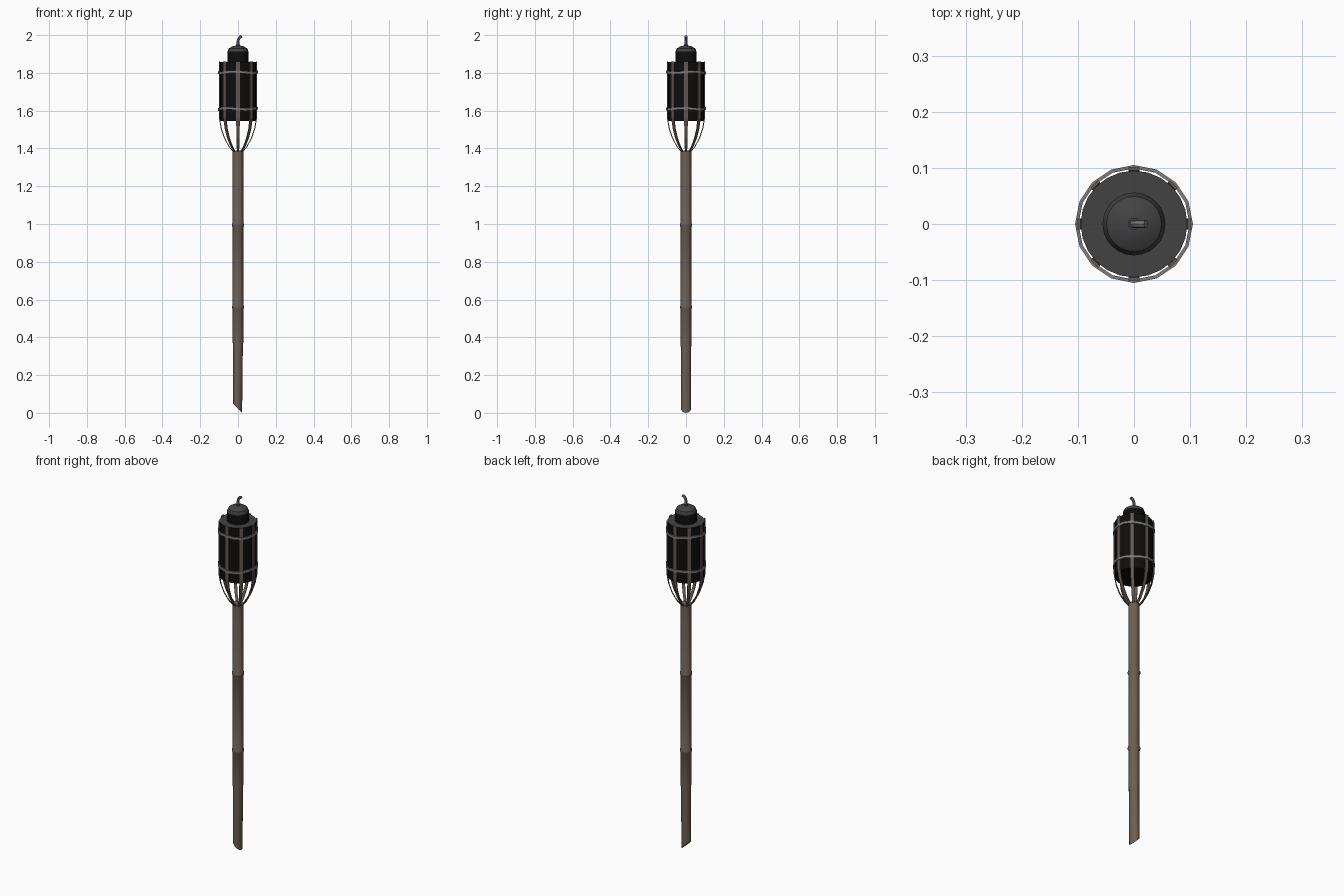
import bpy, bmesh, math
from mathutils import Vector

if "Cube" in bpy.data.objects:
    bpy.data.objects.remove(bpy.data.objects["Cube"])


def material(name, rgb):
    m = bpy.data.materials.new(name)
    m.diffuse_color = (*rgb, 1)
    m.use_nodes = True
    m.node_tree.nodes["Principled BSDF"].inputs["Base Color"].default_value = m.diffuse_color
    return m


BAMBOO = material("bamboo brown", (0.15, 0.115, 0.09))
CUT = material("dark cut end", (0.035, 0.03, 0.028))
SLAT = material("slat brown", (0.125, 0.1, 0.08))
BLACK = material("black can", (0.004, 0.004, 0.004))
GREY = material("dark lid grey", (0.055, 0.055, 0.055))
BAND = material("band grey", (0.2, 0.195, 0.19))
WICK = material("wick grey", (0.2, 0.2, 0.2))


def finish(bm, name, mats, smooth=True):
    bmesh.ops.recalc_face_normals(bm, faces=bm.faces[:])
    me = bpy.data.meshes.new(name)
    bm.to_mesh(me)
    bm.free()
    for m in mats:
        me.materials.append(m)
    ob = bpy.data.objects.new(name, me)
    bpy.context.collection.objects.link(ob)
    if smooth:
        bpy.ops.object.select_all(action='DESELECT')
        ob.select_set(True)
        bpy.context.view_layer.objects.active = ob
        bpy.ops.object.shade_smooth_by_angle(angle=math.radians(35))
    return ob


def loft(bm, rings, closed=False, caps=True):
    """Skin a list of equally long point rings."""
    vs = [[bm.verts.new(p) for p in r] for r in rings]
    pairs = list(zip(vs, vs[1:])) + ([(vs[-1], vs[0])] if closed else [])
    for a, b in pairs:
        for i in range(len(a)):
            j = (i + 1) % len(a)
            bm.faces.new((a[i], a[j], b[j], b[i]))
    if caps and not closed:
        bm.faces.new(vs[0])
        bm.faces.new(vs[-1])


def circle(r, z, n, x=0.0):
    return [Vector((x + r * math.cos(2 * math.pi * i / n), r * math.sin(2 * math.pi * i / n), z))
            for i in range(n)]


# Bamboo pole with two nodes and a slanted, slightly shaved foot
rings = []
foot = circle(0.027, 0, 16)
for p in foot:
    p.z = 0.024 - 0.88 * p.x
    p.x = p.x * 0.88 - 0.002
rings.append(foot)
shaved = circle(0.0275, 0.34, 16)
for p in shaved:
    p.x *= 0.93
rings.append(shaved)
rings.append(circle(0.0285, 0.38, 16))
for z in (0.56, 0.995):
    rings += [circle(0.028, z - 0.012, 16), circle(0.032, z - 0.004, 16),
              circle(0.032, z + 0.004, 16), circle(0.028, z + 0.012, 16)]
rings.append(circle(0.028, 1.39, 16))
bm = bmesh.new()
loft(bm, rings)
bm.normal_update()
for f in bm.faces:
    if len(f.verts) > 4 and f.calc_center_median().z < 0.1:
        f.material_index = 1
finish(bm, "bamboo_pole", [BAMBOO, CUT])

# Fuel can with neck and domed lid; upward faces are the lighter grey
bm = bmesh.new()
profile = [(0.095, 1.545), (0.095, 1.858), (0.056, 1.858), (0.056, 1.912),
           (0.049, 1.929), (0.03, 1.941), (0.01, 1.945)]
loft(bm, [circle(r, z, 24) for r, z in profile])
bmesh.ops.recalc_face_normals(bm, faces=bm.faces[:])
for f in bm.faces:
    f.material_index = 1 if f.normal.z > 0.3 else 0
finish(bm, "fuel_can", [BLACK, GREY])

# Eight bent slats
bm = bmesh.new()
path = [(0.024, 1.385, 0.006), (0.045, 1.41, 0.007), (0.069, 1.455, 0.008),
        (0.086, 1.505, 0.009), (0.0955, 1.56, 0.01), (0.0955, 1.86, 0.01)]
for k in range(8):
    a = k * math.pi / 4
    out = Vector((math.cos(a), math.sin(a), 0))
    side = Vector((-math.sin(a), math.cos(a), 0))
    rr = []
    for r, z, w in path:
        c = out * r + Vector((0, 0, z))
        rr.append([c - side * w, c + side * w, c + side * w + out * 0.005, c - side * w + out * 0.005])
    loft(bm, rr)
finish(bm, "basket_slats", [SLAT], smooth=False)

# Two wavy woven bands
for name, zc, ph in (("upper_band", 1.803, 0.5), ("lower_band", 1.61, 2.0)):
    bm = bmesh.new()
    rr = []
    for i in range(16):
        a = i * math.pi / 8
        d = Vector((math.cos(a), math.sin(a), 0))
        z = zc + 0.004 * math.sin(3 * a + ph)
        rr.append([d * r + Vector((0, 0, z + h))
                   for r, h in ((0.099, -0.007), (0.105, -0.007), (0.105, 0.007), (0.099, 0.007))])
    loft(bm, rr, closed=True)
    finish(bm, name, [BAND], smooth=False)

# Wick collar and bent wick
bm = bmesh.new()
loft(bm, [circle(0.011, 1.94, 10), circle(0.011, 1.951, 10)])
finish(bm, "wick_collar", [GREY])
bm = bmesh.new()
rr = []
for x, z, tilt in ((0, 1.94, 0), (0, 1.968, 0.1), (0.004, 1.982, 0.6), (0.011, 1.99, 1.0), (0.021, 1.994, 1.1)):
    rr.append([Vector((x + p.x * math.cos(tilt), p.y, z - p.x * math.sin(tilt)))
               for p in circle(0.0075, 0, 8)])
loft(bm, rr)
finish(bm, "wick", [WICK])
